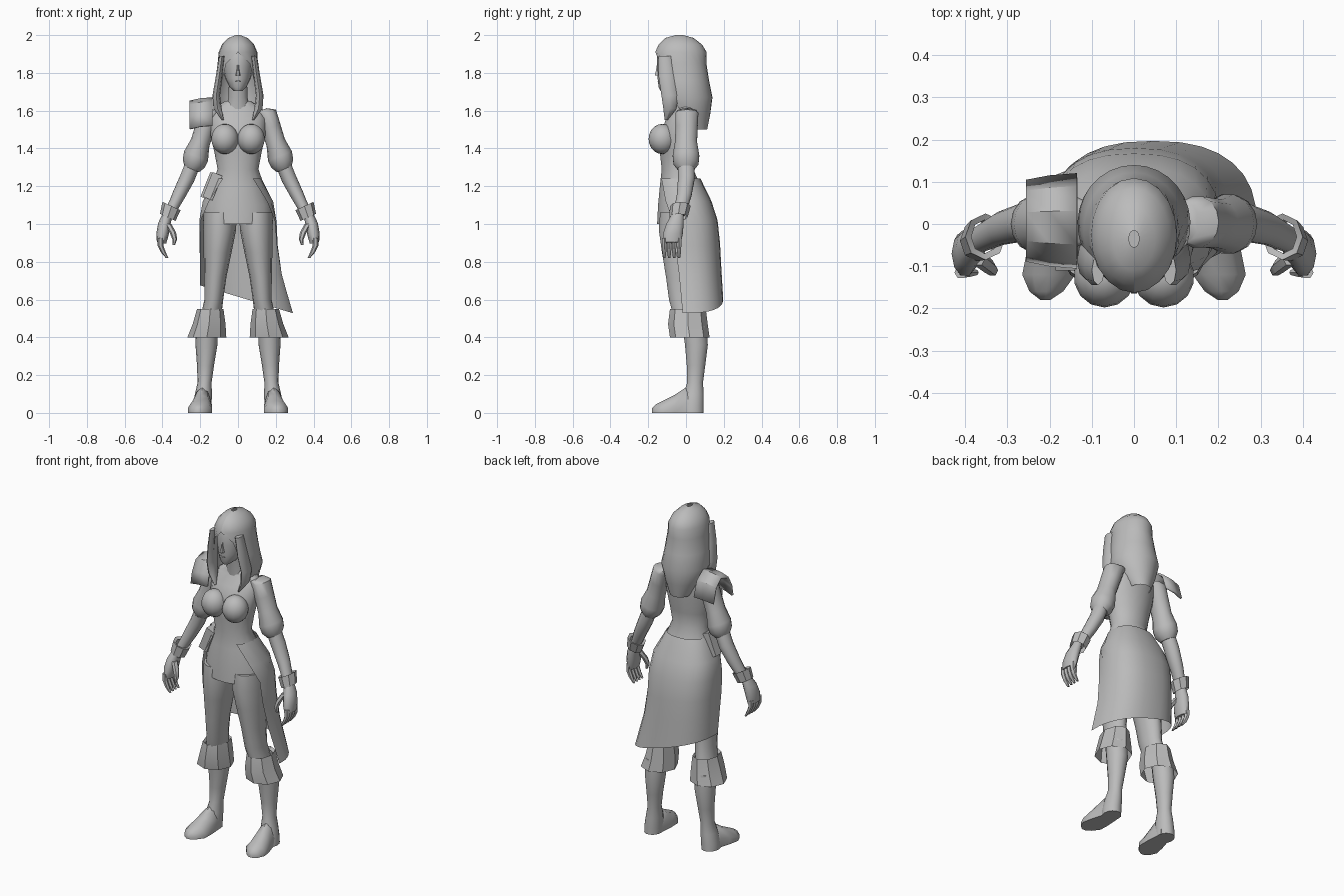
import bpy, bmesh, math
from mathutils import Vector, Matrix

default_cube = bpy.data.objects.get("Cube")
if default_cube:
    bpy.data.objects.remove(default_cube, do_unlink=True)

grey = bpy.data.materials.new("plain grey")
grey.use_nodes = True
grey.diffuse_color = (0.5, 0.5, 0.5, 1)
grey.node_tree.nodes["Principled BSDF"].inputs["Base Color"].default_value = grey.diffuse_color


def finish(name, bm, mirror=False, thickness=0, angle=50):
    """Turn a bmesh into a shaded object, optionally mirrored or thickened."""
    mesh = bpy.data.meshes.new(name)
    bmesh.ops.recalc_face_normals(bm, faces=bm.faces)
    bm.to_mesh(mesh)
    bm.free()
    mesh.materials.append(grey)
    obj = bpy.data.objects.new(name, mesh)
    bpy.context.collection.objects.link(obj)
    bpy.ops.object.select_all(action="DESELECT")
    obj.select_set(True)
    bpy.context.view_layer.objects.active = obj
    bpy.ops.object.shade_smooth_by_angle(angle=math.radians(angle))
    if thickness:
        solid = obj.modifiers.new("thickness", "SOLIDIFY")
        solid.thickness = thickness
        solid.offset = 0
    if mirror:
        obj.modifiers.new("mirror", "MIRROR")
    return obj


def skin(name, rows, closed=True, caps=True, **options):
    """Bridge rows of points with quads."""
    bm = bmesh.new()
    verts = [[bm.verts.new(point) for point in row] for row in rows]
    count = len(rows[0])
    for lower, upper in zip(verts, verts[1:]):
        for i in range(count if closed else count - 1):
            j = (i + 1) % count
            bm.faces.new((lower[i], lower[j], upper[j], upper[i]))
    if closed and caps:
        bm.faces.new(verts[0])
        bm.faces.new(verts[-1])
    return finish(name, bm, **options)


def loft(name, rings, sides=14, tilt=0, **options):
    """Rings are (x, y, z, half width, half depth), leaning by tilt about y."""
    turn = Matrix.Rotation(math.radians(tilt), 3, "Y")
    rows = []
    for x, y, z, width, depth in rings:
        angles = [math.tau * i / sides for i in range(sides)]
        rows.append([Vector((x, y, z)) + turn @ Vector((width * math.cos(a), depth * math.sin(a), 0))
                     for a in angles])
    return skin(name, rows, **options)


def drape(name, rings, columns, power=1.0, slope=0, **options):
    """Cloth open at the front: (x, y, z, half width, half depth, wrap degrees past the side)."""
    rows = []
    for step, (x, y, z, width, depth, wrap) in enumerate(rings):
        row = []
        for i in range(columns + 1):
            a = math.radians(-wrap + (180 + 2 * wrap) * i / columns)
            c, s = math.cos(a), math.sin(a)
            px = x + width * math.copysign(abs(c) ** power, c)
            py = y + depth * math.copysign(abs(s) ** power, s)
            lean = slope * px * (step / (len(rings) - 1)) ** 3
            row.append((px, py, z + lean))
        rows.append(row)
    return skin(name, rows, closed=False, **options)


def ball(name, place, size, **options):
    bm = bmesh.new()
    bmesh.ops.create_uvsphere(bm, u_segments=14, v_segments=10, radius=1,
                              matrix=Matrix.Translation(place) @ Matrix.Diagonal((*size, 1)))
    return finish(name, bm, **options)


def box(name, place, size, lean):
    bm = bmesh.new()
    turn = Matrix.Rotation(math.radians(lean), 4, "Y")
    bmesh.ops.create_cube(bm, size=1, matrix=Matrix.Translation(place) @ turn @ Matrix.Diagonal((*size, 1)))
    return finish(name, bm, angle=30)


# Torso with tunic hem, bust and neck
loft("torso", [
    (0, -.01, 1, .185, .145), (0, -.015, 1.1, .18, .135), (0, -.03, 1.2, .14, .11),
    (0, -.045, 1.29, .108, .085), (0, -.045, 1.38, .125, .095), (0, -.04, 1.47, .145, .1),
    (0, -.02, 1.56, .15, .085), (0, 0, 1.61, .13, .06), (0, 0, 1.65, .07, .05)], sides=18)
ball("bust", (.07, -.125, 1.45), (.073, .073, .08), mirror=True)
loft("neck", [(0, -.005, 1.6, .07, .055), (0, -.02, 1.67, .05, .045), (0, -.04, 1.78, .048, .045)])

# Head and facial features
loft("head", [
    (0, -.105, 1.705, .022, .03), (0, -.085, 1.725, .045, .06), (0, -.06, 1.77, .068, .09),
    (0, -.045, 1.83, .08, .108), (0, -.04, 1.9, .085, .112), (0, -.04, 1.95, .07, .09)], sides=16)
loft("nose", [(0, -.148, 1.785, .013, .02), (0, -.149, 1.81, .008, .012), (0, -.148, 1.85, .005, .006)], sides=6)
ball("lips", (0, -.138, 1.755), (.02, .012, .007))

# Hair: crown with hanging back, plus front locks
drape("hair", [
    (0, -.035, 2, .012, .02, 90), (0, -.035, 1.985, .05, .075, 90), (0, -.03, 1.95, .085, .115, 90),
    (0, -.027, 1.91, .102, .136, 90), (0, -.025, 1.85, .108, .133, 55), (0, -.015, 1.76, .12, .137, 45),
    (0, 0, 1.67, .134, .14, 35), (0, .01, 1.58, .105, .118, 10), (0, .05, 1.5, .06, .062, 0)],
    columns=20)
loft("front_lock", [
    (.085, -.11, 1.89, .015, .035), (.1, -.1, 1.78, .018, .045), (.115, -.085, 1.68, .02, .045),
    (.108, -.085, 1.61, .022, .035), (.08, -.105, 1.55, .005, .008)], sides=8, mirror=True)

# Open skirt with slanted hem
drape("skirt", [
    (0, -.035, 1.24, .125, .112, 55), (0, -.01, 1.12, .187, .145, 38), (0, 0, 1.02, .205, .167, 20),
    (.003, 0, .9, .207, .18, 14), (.015, 0, .77, .217, .187, 8), (.045, 0, .615, .246, .197, 3)],
    columns=16, power=.82, slope=-.3)

# Legs, boots and cuffs
loft("leg", [
    (.095, -.02, 1.06, .088, .12), (.097, -.025, .97, .087, .122), (.108, -.025, .85, .074, .105),
    (.12, -.02, .72, .059, .088), (.128, -.012, .6, .05, .08), (.145, .01, .5, .055, .075)], mirror=True)
loft("boot_cuff", [
    (.165, .02, .4, .103, .105), (.153, .01, .47, .087, .105), (.147, .01, .55, .07, .095),
    (.147, .01, .535, .06, .08)], sides=8, mirror=True, caps=False, angle=30)
loft("boot", [
    (.165, .045, .46, .058, .065), (.167, .055, .36, .058, .062), (.172, .053, .25, .045, .05),
    (.177, .048, .16, .037, .043), (.183, .04, .1, .045, .055), (.19, .035, .04, .05, .06),
    (.192, .035, 0, .05, .06)], mirror=True)
foot_rows = []
for y, center, half, height in [(.06, .19, .045, .08), (0, .188, .047, .135), (-.06, .195, .058, .095),
                                (-.12, .202, .063, .065), (-.16, .208, .04, .045), (-.18, .21, .012, .025)]:
    foot_rows.append([(center + half * u, y, height * v) for u, v in
                      [(-1, 0), (-1, .4), (-.6, .85), (0, 1), (.6, .85), (1, .4), (1, 0)]])
skin("foot", foot_rows, mirror=True)

# Arms: puffed sleeve, forearm, wrist cuff and hand
loft("sleeve", [
    (.12, .005, 1.6, .035, .05), (.15, .005, 1.585, .055, .062), (.175, .003, 1.51, .053, .06),
    (.2, 0, 1.43, .052, .06), (.222, 0, 1.36, .068, .072), (.235, 0, 1.32, .062, .068),
    (.245, 0, 1.29, .042, .045)], tilt=-22, mirror=True)
loft("forearm", [
    (.238, 0, 1.32, .04, .045), (.27, .002, 1.24, .04, .045), (.315, -.01, 1.15, .035, .04),
    (.365, -.035, 1.05, .026, .033)], tilt=-27, mirror=True)
loft("wrist_cuff", [
    (.372, -.04, 1.035, .045, .048), (.352, -.03, 1.095, .053, .055), (.354, -.03, 1.09, .035, .04)],
    sides=8, tilt=-25, mirror=True, caps=False, angle=30)
loft("hand", [
    (.37, -.042, 1.06, .025, .03), (.39, -.058, 1, .033, .048), (.4, -.07, .945, .033, .055),
    (.405, -.075, .9, .025, .05)], sides=10, tilt=-10, mirror=True)
for i, name in enumerate(["little_finger", "ring_finger", "middle_finger", "index_finger"]):
    y = -.037 - .026 * i
    loft(name, [(.41, y, .925, .016, .015), (.41, y, .885, .015, .014),
                (.395, y, .85, .013, .012), (.375, y, .82, .007, .007)], sides=6, mirror=True)
loft("thumb", [(.37, -.08, 1, .018, .02), (.345, -.1, .955, .017, .018),
               (.335, -.11, .92, .013, .014), (.34, -.11, .89, .007, .008)], sides=6, mirror=True)

# Single shoulder plate on the right
arch = [(-.1, 1.52), (-.085, 1.585), (-.045, 1.645), (.03, 1.665), (.085, 1.625), (.115, 1.535)]
skin("shoulder_plate", [[(x, .01 + (y - .01) * scale, z - drop) for y, z in arch]
                        for x, scale, drop in [(-.135, 1, 0), (-.2, .95, .005), (-.255, .85, .018)]],
     closed=False, thickness=.012, angle=30)

# Twin hip pouches on the right
for i, name in enumerate(["front_pouch", "back_pouch"]):
    box(name, (-.135 - .012 * i, -.085 + .055 * i, 1.2), (.055, .05, .14), 22)
